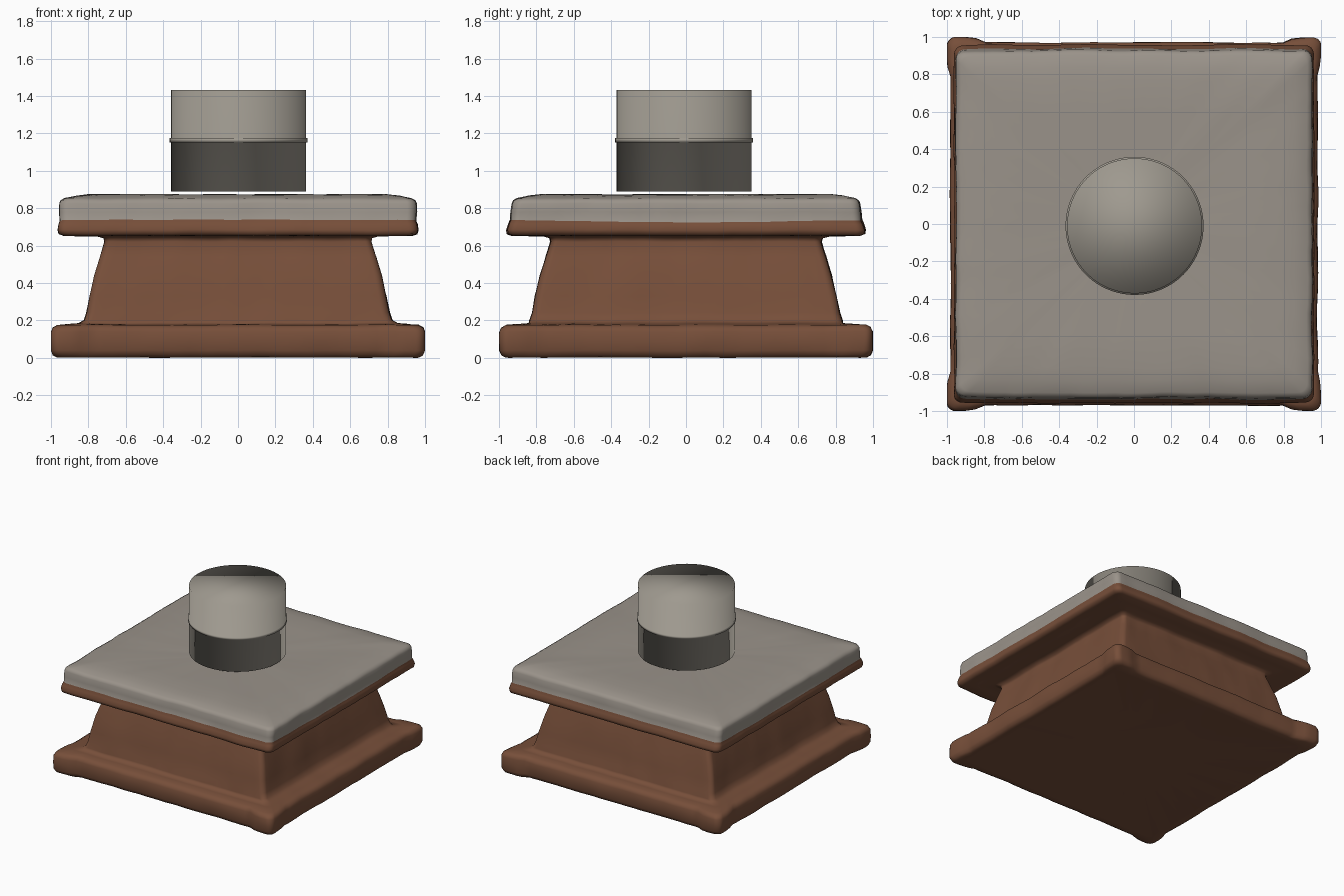
import bpy, bmesh, math
from mathutils import Vector, noise

if "Cube" in bpy.data.objects:
    bpy.data.objects.remove(bpy.data.objects["Cube"])


def material(name, rgb):
    m = bpy.data.materials.new(name)
    m.diffuse_color = (*rgb, 1)
    m.use_nodes = True
    m.node_tree.nodes["Principled BSDF"].inputs["Base Color"].default_value = m.diffuse_color
    return m


BROWN = material("brown_clay", (0.185, 0.078, 0.042))
STONE = material("grey_stone", (0.325, 0.292, 0.255))
METAL = material("warm_grey", (0.345, 0.32, 0.275))


def smoothstep(a, b, x):
    t = min(1, max(0, (x - a) / (b - a)))
    return t * t * (3 - 2 * t)


def loft(name, rings, mats, split=None):
    """Skin a stack of closed rings, cap both ends, shade smooth."""
    bm = bmesh.new()
    rows = [[bm.verts.new(p) for p in ring] for ring in rings]
    n = len(rows[0])
    for j in range(len(rows) - 1):
        a, b = rows[j], rows[j + 1]
        for i in range(n):
            f = bm.faces.new((a[i], a[(i + 1) % n], b[(i + 1) % n], b[i]))
            f.material_index = int(split is not None and j >= split)
    bm.faces.new(rows[0][::-1])
    bm.faces.new(rows[-1]).material_index = len(mats) - 1
    bmesh.ops.recalc_face_normals(bm, faces=bm.faces)
    me = bpy.data.meshes.new(name)
    bm.to_mesh(me)
    bm.free()
    for m in mats:
        me.materials.append(m)
    me.shade_smooth()
    bpy.context.collection.objects.link(bpy.data.objects.new(name, me))


def square_outline(r, side=36, arc=6):
    """Unit square with rounded corners, made from one quarter turned four times."""
    quarter = []
    for i in range(arc + 1):
        a = i / arc * math.pi / 2
        quarter.append((1 - r + r * math.cos(a), 1 - r + r * math.sin(a)))
    for i in range(1, side):
        quarter.append(((1 - r) * (1 - 2 * i / side), 1))
    pts = []
    for k in range(4):
        pts += quarter
        quarter = [(-y, x) for x, y in quarter]
    return pts


# Pedestal profile: half width and height
PLINTH = [(0.5, 0.006), (0.9, 0.004), (0.947, 0.002), (0.969, 0.014), (0.981, 0.04),
          (0.982, 0.09), (0.981, 0.14), (0.970, 0.162), (0.945, 0.176), (0.9, 0.18)]
BODY = [(0.85, 0.184), (0.822, 0.2), (0.808, 0.24), (0.79, 0.33), (0.765, 0.44),
        (0.735, 0.54), (0.71, 0.62), (0.715, 0.64), (0.75, 0.65)]
LIP = [(0.85, 0.652), (0.93, 0.653), (0.957, 0.663), (0.963, 0.685), (0.958, 0.715)]
SLAB = [(0.951, 0.738), (0.954, 0.78), (0.952, 0.825), (0.945, 0.842), (0.925, 0.853),
        (0.86, 0.866), (0.79, 0.874), (0.6, 0.874), (0.35, 0.869), (0.12, 0.867)]
PROFILE = PLINTH + BODY + LIP + SLAB
SLAB_ROW = len(PROFILE) - len(SLAB)


def pedestal_ring(j):
    h, z = PROFILE[j]
    # depth differs a little from width: plinth and slab shallower, body deeper
    if z < 0.19:
        depth = h - 0.012
    elif z < 0.651:
        depth = h + 0.013
    else:
        depth = h - 0.026 * smoothstep(0.62, 0.84, z) * min(1, h)
    flare = 0.02 if z < 0.178 and h > 0.92 else 0
    ring = []
    for u, v in square_outline(0.05):
        x = u * h + flare * u * smoothstep(0.79, 0.87, abs(v))
        y = v * depth + 1.5 * flare * v * smoothstep(0.79, 0.87, abs(u))
        p = Vector((x, y, z))
        w = noise.noise_vector(p * 4.5) * 0.007 + noise.noise_vector(p * 13) * 0.003
        w.z *= 0.5
        if j == SLAB_ROW and abs(x) > 0.9:      # colour border sags mid-side
            w.z -= 0.012 * (1 - y * y)
        p += w
        ring.append((max(-1, min(1, p.x)), max(-1, min(1, p.y)), max(0, p.z)))
    return ring


loft("pedestal", [pedestal_ring(j) for j in range(len(PROFILE))], [BROWN, STONE], SLAB_ROW)

# Floating drum with a thin raised band, smooth all over
DRUM = [(0.361, 0.89), (0.361, 1.152), (0.369, 1.152),
        (0.369, 1.174), (0.361, 1.174), (0.361, 1.432)]
ANGLES = [2 * math.pi * i / 96 for i in range(96)]
loft("drum", [[(0.003 + r * math.cos(a), -0.01 + r * math.sin(a), z) for a in ANGLES]
              for r, z in DRUM], [METAL])
